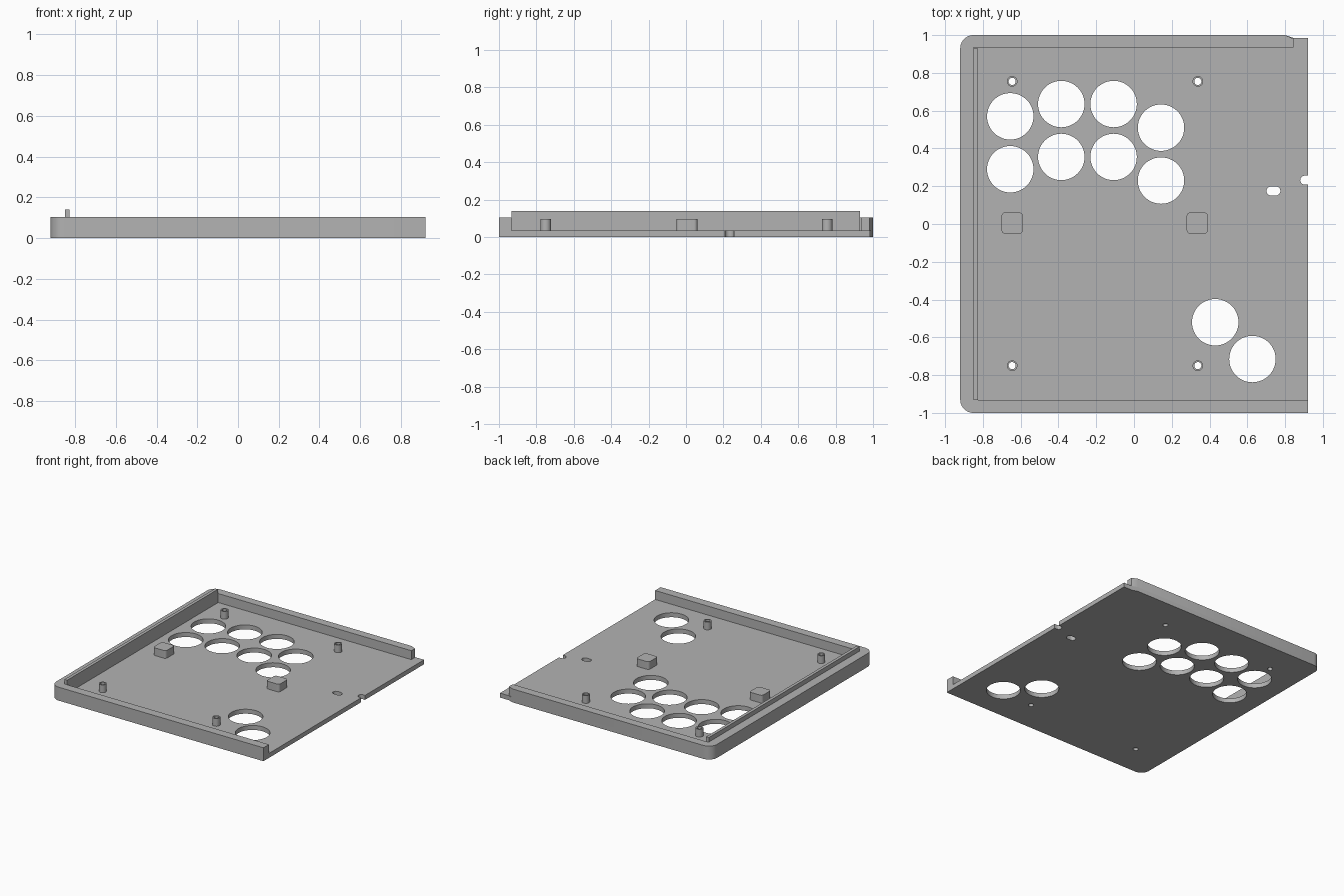
import bpy
from math import cos, sin, radians

cube = bpy.data.objects.get("Cube")
if cube:
    bpy.data.objects.remove(cube, do_unlink=True)

grey = bpy.data.materials.new("plain grey")
grey.use_nodes = True
COLOUR = (0.45, 0.45, 0.45, 1)
grey.diffuse_color = COLOUR
grey.node_tree.nodes["Principled BSDF"].inputs["Base Color"].default_value = COLOUR

FLOOR, RIM, LIP, POST = 0.035, 0.105, 0.14, 0.095
W, D, R = 0.92, 1.0, 0.07


def arc(x, y, r, start, end, n=10):
    steps = [radians(start + (end - start) * i / n) for i in range(n + 1)]
    return [(x + r * cos(a), y + r * sin(a)) for a in steps]


def circle(x, y, r, n=48):
    return arc(x, y, r, 0, 360, n)[:-1]


def rounded_box(x, y, half, r):
    c = half - r
    points = []
    for sx, sy, a in ((1, 1, 0), (-1, 1, 90), (-1, -1, 180), (1, -1, 270)):
        points += arc(x + sx * c, y + sy * c, r, a, a + 90, 6)
    return points


def prism(name, loops, low, high):
    """Filled outline, with inner loops as holes, extruded from low to high."""
    curve = bpy.data.curves.new(name, "CURVE")
    curve.dimensions = "2D"
    curve.fill_mode = "BOTH"
    curve.extrude = (high - low) / 2
    for loop in loops:
        spline = curve.splines.new("POLY")
        spline.points.add(len(loop) - 1)
        for point, (x, y) in zip(spline.points, loop):
            point.co = (x, y, 0, 1)
        spline.use_cyclic_u = True
    temp = bpy.data.objects.new(name + "_curve", curve)
    bpy.context.collection.objects.link(temp)
    graph = bpy.context.evaluated_depsgraph_get()
    mesh = bpy.data.meshes.new_from_object(temp.evaluated_get(graph))
    bpy.data.objects.remove(temp, do_unlink=True)
    for v in mesh.vertices:
        v.co.z += (low + high) / 2
    mesh.materials.clear()
    mesh.materials.append(grey)
    obj = bpy.data.objects.new(name, mesh)
    bpy.context.collection.objects.link(obj)
    bpy.ops.object.select_all(action="DESELECT")
    obj.select_set(True)
    bpy.context.view_layer.objects.active = obj
    bpy.ops.object.mode_set(mode="EDIT")
    bpy.ops.mesh.select_all(action="SELECT")
    bpy.ops.mesh.remove_doubles(threshold=0.0001)
    bpy.ops.mesh.normals_make_consistent(inside=False)
    bpy.ops.object.mode_set(mode="OBJECT")
    bpy.ops.object.shade_smooth_by_angle(angle=radians(30))
    return obj


# Rounded left corners shared by floor and rim, back to front
left_side = arc(R - W, D - R, R, 90, 180) + arc(R - W, R - D, R, 180, 270)
back_notch = [(0.845, 0.98), (0.80, D)]

# Floor plate with button holes, screw holes, slot and edge notch
buttons = [(-0.655, 0.57), (-0.655, 0.29), (-0.385, 0.635), (-0.385, 0.355),
           (-0.108, 0.635), (-0.108, 0.355), (0.143, 0.51), (0.143, 0.23),
           (0.43, -0.52), (0.627, -0.715)]
posts = [(x, y) for x in (-0.645, 0.338) for y in (-0.75, 0.755)]
edge_notch = [(W, 0.208)] + arc(0.904, 0.232, 0.024, 270, 90) + [(W, 0.256)]
slot = arc(0.725, 0.175, 0.024, 90, 270) + arc(0.751, 0.175, 0.024, -90, 90)
outline = left_side + [(W, -D)] + edge_notch + [(W, 0.985), (0.845, 0.985), (0.80, D)]
holes = [circle(x, y, 0.123) for x, y in buttons]
holes += [circle(x, y, 0.019, 24) for x, y in posts]
prism("floor_plate", [outline, slot] + holes, 0, FLOOR)

# Rim around the back, left and front
inner = [(W, -D), (W, -0.932), (-0.85, -0.932), (-0.85, 0.935), (0.845, 0.935)]
prism("rim_wall", [left_side + inner + back_notch], FLOOR, RIM)

# Taller lip inside the left wall
prism("left_lip", [[(-0.85, -0.932), (-0.826, -0.932), (-0.826, 0.93), (-0.85, 0.93)]],
      FLOOR, LIP)

# Hollow screw posts and solid support blocks
for i, (x, y) in enumerate(posts):
    prism(f"screw_post_{i + 1}", [circle(x, y, 0.028, 24), circle(x, y, 0.019, 24)],
          FLOOR, POST)
for side, x in (("left", 0.335), ("right", -0.645)):
    prism(f"support_block_{side}", [rounded_box(x, 0.005, 0.056, 0.018)], FLOOR, POST)
